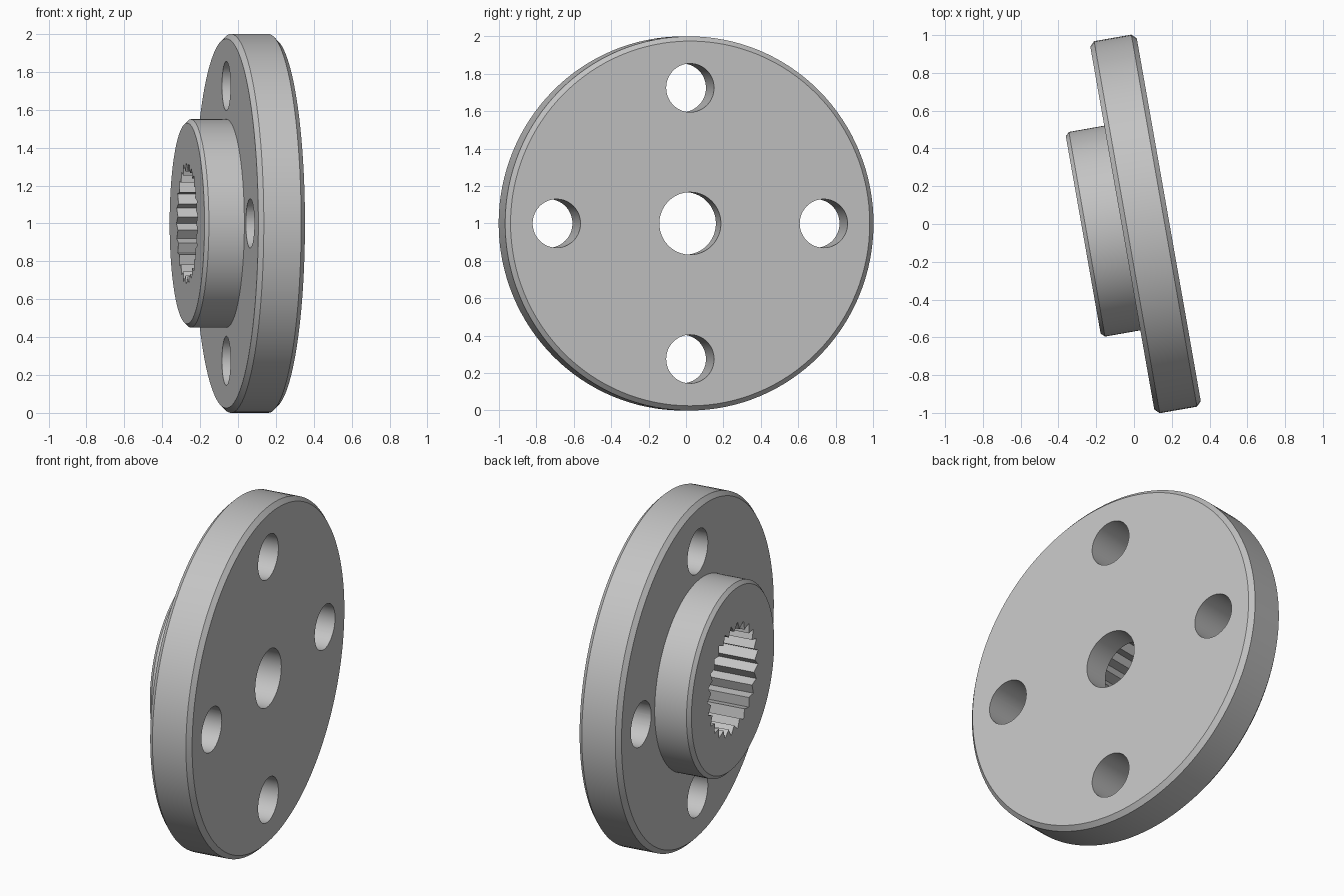
import bpy, bmesh
from math import cos, sin, pi, radians

cube = bpy.data.objects.get("Cube")
if cube:
    bpy.data.objects.remove(cube, do_unlink=True)

GREY = (0.55, 0.55, 0.55, 1)
metal = bpy.data.materials.new("grey metal")
metal.use_nodes = True
metal.diffuse_color = GREY
metal.node_tree.nodes["Principled BSDF"].inputs["Base Color"].default_value = GREY


def circle(r, n=96):
    return [(r * cos(2 * pi * i / n), r * sin(2 * pi * i / n)) for i in range(n)]


def loft(name, sections, y=0, z=0):
    """Solid along x through (x, outline) sections with flat end caps."""
    bm = bmesh.new()
    rings = [[bm.verts.new((x, y + p, z + q)) for p, q in outline]
             for x, outline in sections]
    for a, b in zip(rings, rings[1:]):
        for i in range(len(a)):
            j = (i + 1) % len(a)
            bm.faces.new((a[i], a[j], b[j], b[i]))
    bm.faces.new(rings[0])
    bm.faces.new(rings[-1])
    bmesh.ops.recalc_face_normals(bm, faces=bm.faces)
    mesh = bpy.data.meshes.new(name)
    bm.to_mesh(mesh)
    bm.free()
    mesh.materials.append(metal)
    obj = bpy.data.objects.new(name, mesh)
    bpy.context.collection.objects.link(obj)
    return obj


# Disc with raised hub, chamfered rims
profile = [(-0.275, 0.53), (-0.255, 0.55), (-0.065, 0.55), (-0.065, 0.975),
           (-0.04, 1), (0.16, 1), (0.185, 0.975)]
body = loft("flanged_hub", [(x, circle(r, 128)) for x, r in profile])

# Cutters: toothed socket, centre bore and four bolt holes
TEETH = 25
spline = []
for i in range(2 * TEETH):
    r = 0.28 if i % 2 else 0.325
    a = pi * i / TEETH
    spline.append((r * cos(a), r * sin(a)))
cutters = [loft("socket_cutter", [(-0.4, spline), (0.03, spline)]),
           loft("bore_cutter", [(-0.1, circle(0.167)), (0.4, circle(0.167))])]
for k in range(4):
    hole = circle(0.13, 64)
    cutters.append(loft("bolt_hole_cutter", [(-0.2, hole), (0.4, hole)],
                        0.725 * cos(k * pi / 2), 0.725 * sin(k * pi / 2)))

bpy.ops.object.select_all(action='DESELECT')
bpy.context.view_layer.objects.active = body
body.select_set(True)
for cutter in cutters:
    cutter.hide_render = True
    mod = body.modifiers.new("cut", 'BOOLEAN')
    mod.operation = 'DIFFERENCE'
    mod.solver = 'EXACT'
    mod.object = cutter
    bpy.ops.object.modifier_apply(modifier=mod.name)
    bpy.data.objects.remove(cutter, do_unlink=True)

bpy.ops.object.shade_smooth_by_angle(angle=radians(25))

# Stand the disc on its rim, turned slightly
body.rotation_euler.z = radians(10)
body.location = (0.002, -0.01, 1)
